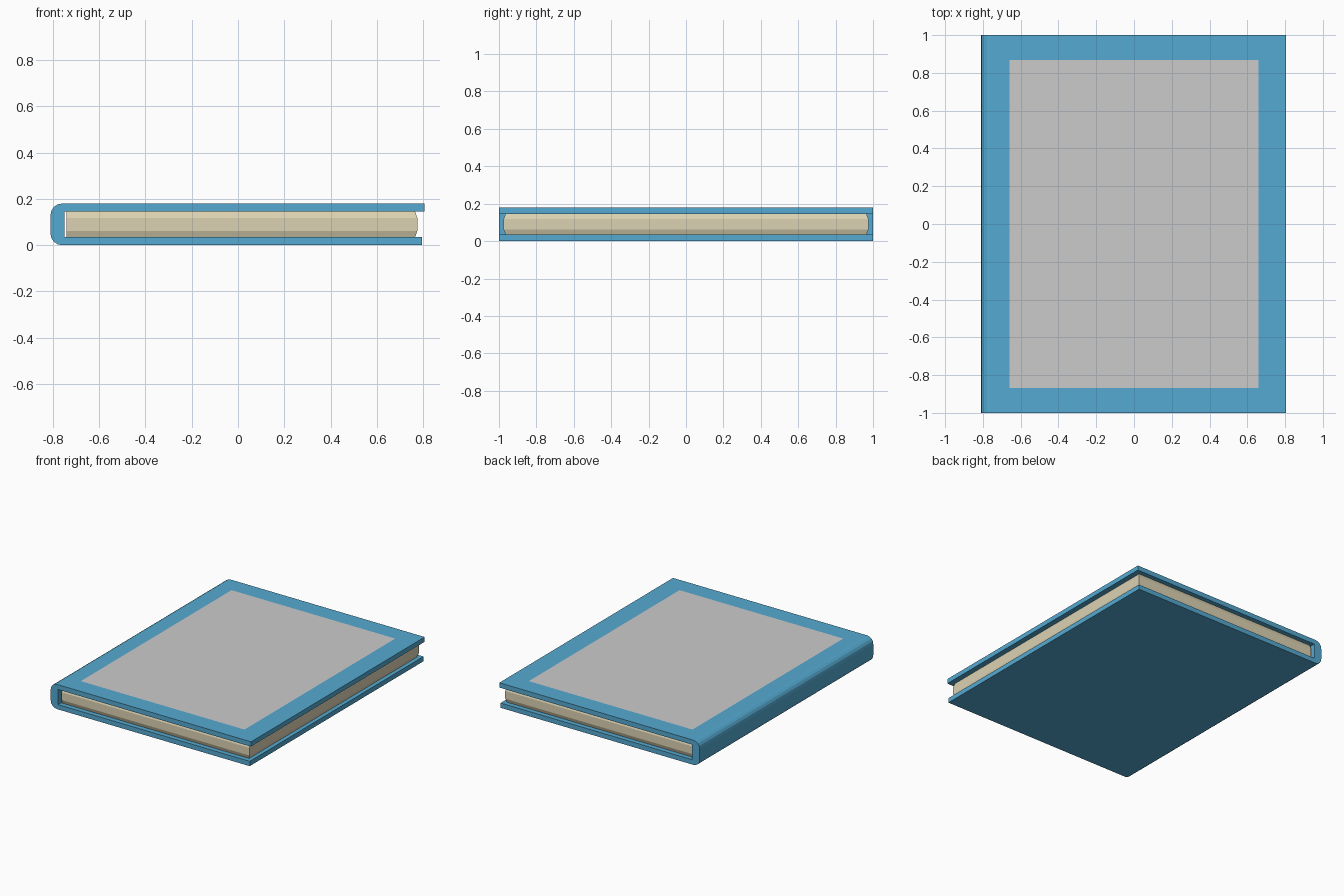
import bpy, bmesh, math

if "Cube" in bpy.data.objects:
    bpy.data.objects.remove(bpy.data.objects["Cube"])


def material(name, rgb):
    m = bpy.data.materials.new(name)
    m.diffuse_color = (*rgb, 1)
    m.use_nodes = True
    m.node_tree.nodes["Principled BSDF"].inputs["Base Color"].default_value = m.diffuse_color
    return m


def finish(bm, name, *mats):
    bmesh.ops.recalc_face_normals(bm, faces=bm.faces)
    me = bpy.data.meshes.new(name)
    bm.to_mesh(me)
    bm.free()
    for m in mats:
        me.materials.append(m)
    ob = bpy.data.objects.new(name, me)
    bpy.context.collection.objects.link(ob)
    return ob


def arc(cx, cz, r, a0, a1, n=4):
    steps = [math.radians(a0 + (a1 - a0) * i / n) for i in range(n + 1)]
    return [(cx + r * math.cos(a), cz + r * math.sin(a)) for a in steps]


blue = material("cover_blue", (0.09, 0.40, 0.64))
cream = material("page_cream", (0.72, 0.65, 0.45))
H, T = 0.18, 0.035

# Cover: C-shaped profile with rounded spine, extruded along y
profile = ([(0.805, H - T), (0.805, H)]
           + arc(-0.76, H - 0.05, 0.05, 90, 180)
           + arc(-0.76, 0.05, 0.05, 180, 270)
           + [(0.795, 0), (0.795, T), (-0.75, T), (-0.75, H - T)])
bm = bmesh.new()
end = bm.faces.new([bm.verts.new((x, -1, z)) for x, z in profile])
ext = bmesh.ops.extrude_face_region(bm, geom=[end], use_keep_orig=True)
for v in ext["geom"]:
    if isinstance(v, bmesh.types.BMVert):
        v.co.y = 1
bmesh.ops.recalc_face_normals(bm, faces=bm.faces)

# Front panel: inset the top face and leave the centre uncoloured
top = max((f for f in bm.faces if f.normal.z > 0.99), key=lambda f: f.calc_center_median().z)
bmesh.ops.inset_region(bm, faces=[top], thickness=0.1)
top.material_index = 1
for v in top.verts:
    v.co.x = math.copysign(0.66, v.co.x)
    v.co.y = math.copysign(0.868, v.co.y)
finish(bm, "cover", blue, None)

# Page block: stacked outlines that bulge slightly on the open sides
bm = bmesh.new()
rings = []
for z, d in ((T, 0.01), (0.062, 0), (0.118, 0), (H - T, 0.01)):
    x, y = 0.775 - d, 0.975 - d
    rings.append([bm.verts.new((px, py, z))
                  for px, py in ((-0.74, -y), (x, -y), (x, y), (-0.74, y))])
for a, b in zip(rings, rings[1:]):
    for i in range(4):
        j = (i + 1) % 4
        bm.faces.new((a[i], a[j], b[j], b[i]))
bm.faces.new(rings[0][::-1])
bm.faces.new(rings[-1])
finish(bm, "pages", cream)
